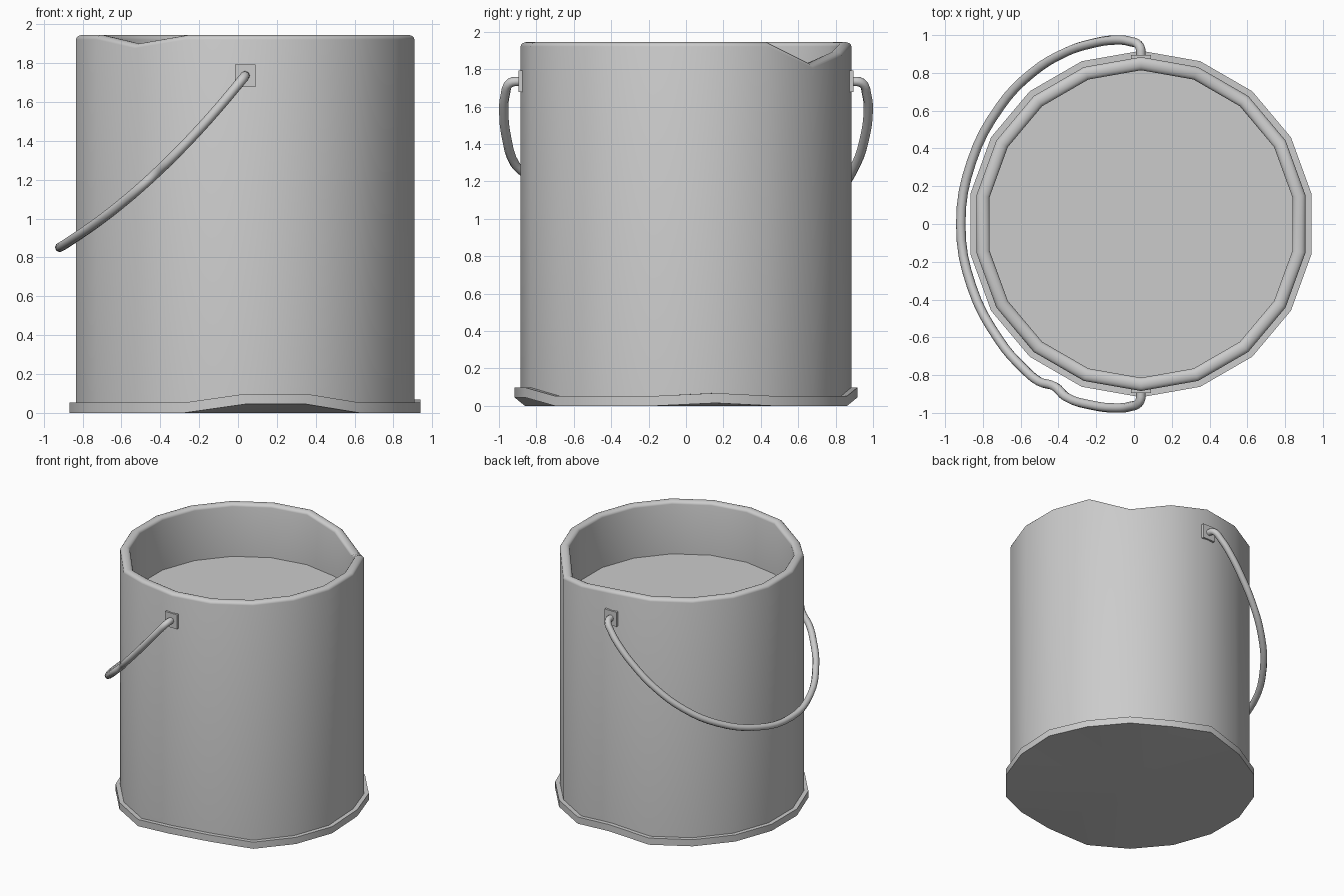
import bpy, math

if "Cube" in bpy.data.objects:
    bpy.data.objects.remove(bpy.data.objects["Cube"])

CX, N = 0.037, 18
ANGLES = [10 + 20 * i for i in range(N)]


def finish(ob, angle=40):
    bpy.ops.object.select_all(action='DESELECT')
    ob.select_set(True)
    bpy.context.view_layer.objects.active = ob
    bpy.ops.object.shade_smooth_by_angle(angle=math.radians(angle))


def lathe(name, profile, offset):
    """Revolve (r, z) points with 18 sides; r = 0 makes a fan centre."""
    verts, faces, rows = [], [], []
    for r, z in profile:
        if r == 0:
            rows.append([len(verts)] * N)
            verts.append((CX, 0, z))
            continue
        row = []
        for a in ANGLES:
            t = math.radians(a)
            row.append(len(verts))
            verts.append((CX + r * math.cos(t), r * math.sin(t), z + offset(a, z)))
        rows.append(row)
    for lo, hi in zip(rows, rows[1:]):
        for i in range(N):
            j = (i + 1) % N
            faces.append(list(dict.fromkeys([lo[i], lo[j], hi[j], hi[i]])))
    me = bpy.data.meshes.new(name)
    me.from_pydata(verts, [], faces)
    ob = bpy.data.objects.new(name, me)
    bpy.context.collection.objects.link(ob)
    finish(ob)
    return ob


# Pail wall with rounded rim (dented at three rim corners) and flat contents
DENTS = {50: -0.115, 70: -0.05, 230: -0.045}
rim = [(0.849 + 0.035 * math.cos(math.pi * k / 8), 1.921 + 0.024 * math.sin(math.pi * k / 8))
       for k in range(9)]
lathe("pail_body", [(0.884, 0.05)] + rim + [(0.814, 1.525), (0, 1.525)],
      lambda a, z: DENTS.get(a, 0) if z > 1.8 else 0)

# Base band with bent-up corners
LIFTS = {270: 0.045, 290: 0.045, 90: 0.045, 10: 0.015}
lathe("base_band", [(0, 0), (0.917, 0), (0.917, 0.053), (0.87, 0.053)],
      lambda a, z: LIFTS.get(a, 0))

# Square handle ears
for side, label in ((-1, "front"), (1, "back")):
    bpy.ops.mesh.primitive_cube_add(size=1, location=(CX, side * 0.88, 1.735))
    ear = bpy.context.object
    ear.name = label + "_ear"
    ear.scale = (0.105, 0.03, 0.115)


# Wire handle hanging to the left, kinked near the front
def height(x):
    s = (x + 0.92) / 0.957
    return 0.85 + 0.575 * s + 0.31 * s * s


path = [(0.037, -0.88), (0.03, -0.94), (-0.02, -0.966), (-0.1, -0.974), (-0.22, -0.96),
        (-0.36, -0.915), (-0.42, -0.86), (-0.5, -0.835), (-0.59, -0.76), (-0.71, -0.62),
        (-0.86, -0.33), (-0.917, 0), (-0.86, 0.33), (-0.71, 0.62), (-0.54, 0.80),
        (-0.36, 0.91), (-0.22, 0.956), (-0.1, 0.974), (-0.02, 0.966), (0.03, 0.94), (0.037, 0.88)]
cu = bpy.data.curves.new("handle", 'CURVE')
cu.dimensions = '3D'
cu.bevel_depth = 0.025
cu.bevel_resolution = 2
cu.resolution_u = 4
cu.use_fill_caps = True
sp = cu.splines.new('BEZIER')
sp.bezier_points.add(len(path) - 1)
for p, (x, y) in zip(sp.bezier_points, path):
    p.co = (x, y, height(x))
    p.handle_left_type = p.handle_right_type = 'AUTO'
handle = bpy.data.objects.new("handle", cu)
bpy.context.collection.objects.link(handle)
bpy.ops.object.select_all(action='DESELECT')
handle.select_set(True)
bpy.context.view_layer.objects.active = handle
bpy.ops.object.convert(target='MESH')
finish(bpy.context.object, 60)
